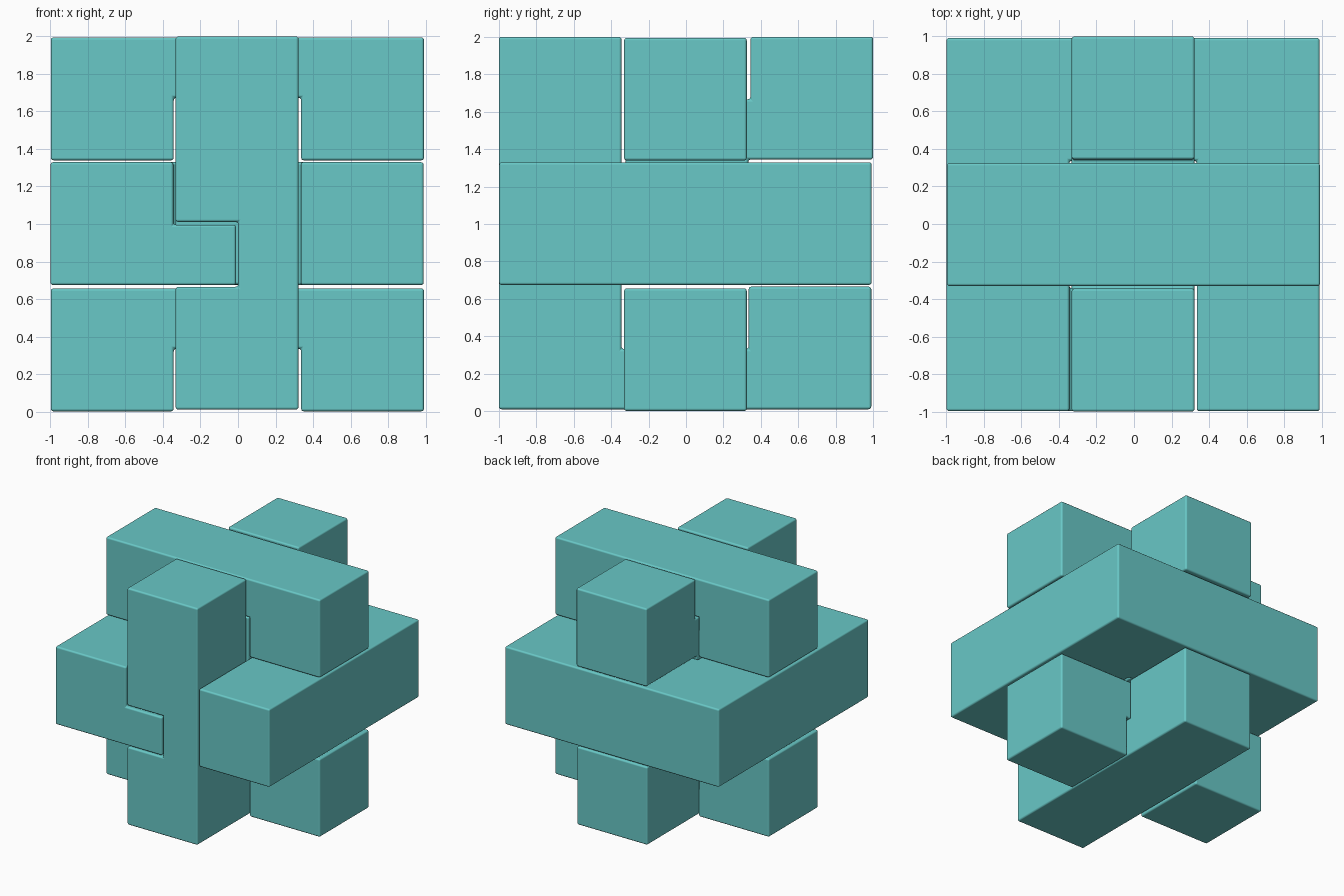
import bpy, bmesh
from mathutils import Vector

if "Cube" in bpy.data.objects:
    bpy.data.objects.remove(bpy.data.objects["Cube"])

U = 1 / 3        # half a bar width; the puzzle is a 6 x 6 x 6 grid
GAP = 0.006      # each piece shrinks by this much for clearance

mat = bpy.data.materials.new("teal plastic")
mat.diffuse_color = (0.14, 0.58, 0.57, 1)
mat.use_nodes = True
mat.node_tree.nodes["Principled BSDF"].inputs["Base Color"].default_value = mat.diffuse_color

AXES = [Vector(v) for v in
        ((1, 0, 0), (-1, 0, 0), (0, 1, 0), (0, -1, 0), (0, 0, 1), (0, 0, -1))]


def block(x, y, z):
    """Grid cells in inclusive index ranges."""
    return {(i, j, k) for i in range(x[0], x[1] + 1)
            for j in range(y[0], y[1] + 1) for k in range(z[0], z[1] + 1)}


def piece(name, cells, shift=(0, 0, 0)):
    """Skin the grid cells, shrink for clearance, round the edges."""
    bm = bmesh.new()
    verts = {}

    def vert(p):
        key = tuple(round(c) for c in p)
        if key not in verts:
            verts[key] = bm.verts.new(Vector(key))
        return verts[key]

    for c in cells:
        for n in AXES:
            if tuple(int(a + b) for a, b in zip(c, n)) in cells:
                continue
            u = Vector((abs(n.y), abs(n.z), abs(n.x)))
            w = n.cross(u)
            mid = Vector(c) + Vector((.5, .5, .5)) + n * .5
            bm.faces.new([vert(mid + u * a * .5 + w * b * .5)
                          for a, b in ((-1, -1), (1, -1), (1, 1), (-1, 1))])
    bm.normal_update()
    moves = []
    for v in bm.verts:
        dirs = {tuple(round(a) for a in f.normal) for f in v.link_faces}
        moves.append((v, sum((Vector(d) for d in dirs), Vector())))
    for v, d in moves:
        v.co = (v.co - Vector((3, 3, 0))) * U - d * GAP + Vector(shift)
    bmesh.ops.dissolve_limit(bm, angle_limit=0.01, verts=bm.verts[:], edges=bm.edges[:])
    bmesh.ops.recalc_face_normals(bm, faces=bm.faces[:])
    me = bpy.data.meshes.new(name)
    bm.to_mesh(me)
    bm.free()
    me.materials.append(mat)
    for p in me.polygons:
        p.use_smooth = True
    ob = bpy.data.objects.new(name, me)
    bpy.context.collection.objects.link(ob)
    bev = ob.modifiers.new("rounded edges", 'BEVEL')
    bev.width = 0.014
    bev.segments = 3
    bev.limit_method = 'ANGLE'
    bev.harden_normals = True


ALL, LO, MID, HI = (0, 5), (0, 1), (2, 3), (4, 5)

# upright front bar joined to the bottom bar, notched for the tongue
piece("front_and_bottom_bar",
      (block(MID, LO, ALL) | block(MID, ALL, LO))
      - block(MID, MID, (1, 1)) - block((2, 2), LO, (2, 2)), (-.005, -.005, .005))

# middle ring: left, back and right bars with the tongue
piece("middle_ring",
      block(LO, ALL, MID) | block(HI, ALL, MID) | block(MID, HI, MID)
      | block((2, 2), LO, (2, 2)), (-.005, -.003, .002))

# top bar, thinned over the core
piece("top_bar", block(ALL, MID, HI) - block(MID, MID, (4, 4)), (-.003, -.003, 0))

# bottom side cubes joined by a thin neck
piece("bottom_cross_bar",
      block(ALL, MID, LO) - block(MID, MID, (0, 0)), (-.003, -.003, -.004))

# hidden core with the top back cube
piece("core_and_back_cube",
      block(MID, MID, (2, 4)) | block(MID, HI, HI), (-.005, .005, .005))
